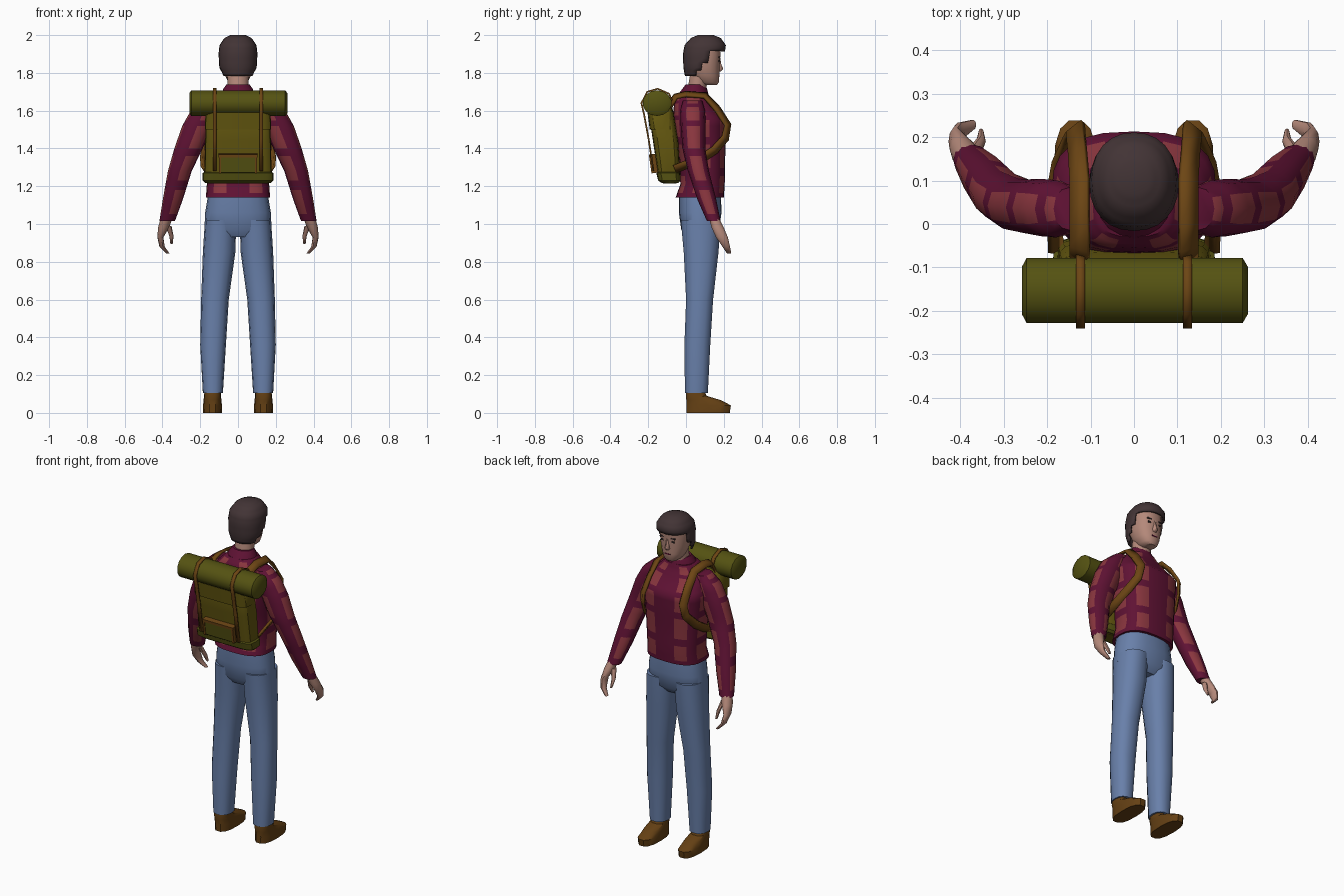
import bpy, bmesh, math
from mathutils import Vector

if "Cube" in bpy.data.objects:
    bpy.data.objects.remove(bpy.data.objects["Cube"])


def material(name, r, g, b):
    m = bpy.data.materials.new(name)
    m.diffuse_color = (r, g, b, 1)
    m.use_nodes = True
    m.node_tree.nodes["Principled BSDF"].inputs["Base Color"].default_value = m.diffuse_color
    return m


MAROON = material("shirt maroon", 0.115, 0.006, 0.034)
RED = material("shirt light red", 0.25, 0.036, 0.048)
DENIM = material("denim blue", 0.14, 0.215, 0.40)
SKIN = material("skin", 0.46, 0.25, 0.195)
HAIR = material("hair dark brown", 0.055, 0.034, 0.036)
OLIVE = material("roll olive", 0.09, 0.085, 0.006)
PACK = material("pack olive", 0.125, 0.095, 0.005)
STRAP = material("strap brown", 0.15, 0.06, 0.007)
SHOE = material("shoe brown", 0.13, 0.052, 0.007)
DARK = material("eye dark", 0.02, 0.015, 0.015)


def finish(name, bm, mats, angle=45, thick=0):
    bmesh.ops.recalc_face_normals(bm, faces=bm.faces)
    me = bpy.data.meshes.new(name)
    bm.to_mesh(me)
    bm.free()
    for m in mats:
        me.materials.append(m)
    ob = bpy.data.objects.new(name, me)
    bpy.context.collection.objects.link(ob)
    bpy.ops.object.select_all(action='DESELECT')
    ob.select_set(True)
    bpy.context.view_layer.objects.active = ob
    bpy.ops.object.shade_smooth_by_angle(angle=math.radians(angle))
    if thick:
        mod = ob.modifiers.new("thickness", 'SOLIDIFY')
        mod.thickness = thick
        mod.offset = 0
    return ob


def loft(name, keys, mats, n=16, e=2.0, sub=1, rule=None, cut=None, s=1, turn=None, angle=45, thick=0):
    """Skin stacked rings (x, y, z, rx, ry); rule(ring, side) picks a colour, cut(centre) opens holes."""
    rings = []
    for a, b in zip(keys, keys[1:]):
        rings += [[p + (q - p) * k / sub for p, q in zip(a, b)] for k in range(sub)]
    rings.append(keys[-1])
    bm = bmesh.new()
    grid = []
    for x, y, z, rx, ry in rings:
        row = []
        for j in range(n):
            t = 2 * math.pi * j / n
            c, d = math.cos(t), math.sin(t)
            p = Vector((s * (x + rx * math.copysign(abs(c) ** (2 / e), c)),
                        y + ry * math.copysign(abs(d) ** (2 / e), d), z))
            row.append(bm.verts.new(turn(p) if turn else p))
        grid.append(row)
    for i in range(len(grid) - 1):
        for j in range(n):
            k = (j + 1) % n
            f = bm.faces.new((grid[i][j], grid[i][k], grid[i + 1][k], grid[i + 1][j]))
            if rule:
                f.material_index = rule(i, j)
    if not cut:
        bm.faces.new(grid[0])
    bm.faces.new(grid[-1])
    if cut:
        bad = [f for f in bm.faces if cut(f.calc_center_median())]
        bmesh.ops.delete(bm, geom=bad, context='FACES')
    return finish(name, bm, mats, angle, thick)


def ribbon(name, pts, centre, width, thick, mat):
    """Flat strap along pts, lying flat as seen from centre."""
    pts, bm, rows = [Vector(p) for p in pts], bmesh.new(), []
    for i, p in enumerate(pts):
        tan = pts[min(i + 1, len(pts) - 1)] - pts[max(i - 1, 0)]
        w = tan.cross(p - Vector(centre)).normalized() * width / 2
        rows.append((bm.verts.new(p - w), bm.verts.new(p + w)))
    for a, b in zip(rows, rows[1:]):
        bm.faces.new((a[0], a[1], b[1], b[0]))
    return finish(name, bm, [mat], 40, thick)


def box(name, centre, size, mat, tilt=0, bevel=0.0):
    bm = bmesh.new()
    bmesh.ops.create_cube(bm, size=1)
    bmesh.ops.scale(bm, vec=size, verts=bm.verts)
    if bevel:
        bmesh.ops.bevel(bm, geom=bm.edges[:], offset=bevel, segments=1, affect='EDGES')
    ob = finish(name, bm, [mat], 30)
    ob.location, ob.rotation_euler = centre, (tilt, 0, 0)
    return ob


def span(z, y0, y1, rx):
    return (0, (y0 + y1) / 2, z, rx, (y1 - y0) / 2)


def plaid(i, j):
    return int(i % 4 != 0 and j % 4 in (0, 3))


# Shirt body with collar
loft("shirt", [span(1.14, -.055, .20, .17), span(1.21, -.03, .205, .165),
               span(1.34, -.035, .207, .172), span(1.46, -.062, .212, .182),
               span(1.55, -.07, .213, .19), span(1.62, -.065, .155, .165),
               span(1.67, -.055, .125, .115), span(1.70, -.03, .115, .085)],
     [MAROON, RED], n=24, e=2.7, sub=3, rule=plaid)
loft("collar", [span(1.68, -.045, .12, .09), span(1.715, -.02, .112, .078),
                span(1.738, -.002, .10, .062)], [MAROON], n=16)

# Trousers
loft("trouser_seat", [span(.93, 0, .14, .12), span(.97, -.025, .175, .178),
                      span(1.06, -.038, .188, .174), span(1.155, -.038, .185, .158)],
     [DENIM], n=20, e=2.4)

for s, side in ((-1, "left"), (1, "right")):
    loft(side + "_trouser_leg", [(.133, .055, .105, .053, .062), (.132, .06, .36, .068, .07),
                                 (.122, .072, .6, .073, .073), (.1, .08, .85, .086, .094),
                                 (.092, .078, 1.02, .083, .108)], [DENIM], n=14, e=2.3, s=s)
    loft(side + "_shoe", [(.135, .117, 0, .049, .117), (.135, .12, .04, .05, .12),
                          (.135, .092, .068, .047, .092), (.135, .054, .09, .045, .056),
                          (.134, .05, .12, .043, .048)], [SHOE], n=14, e=2.6, s=s, angle=35)
    # Sleeve and hand
    loft(side + "_sleeve", [(.375, .147, 1.015, .041, .036), (.345, .11, 1.13, .053, .05),
                            (.308, .066, 1.28, .063, .056), (.262, .042, 1.40, .075, .06),
                            (.215, .038, 1.52, .08, .066), (.18, .035, 1.60, .07, .066),
                            (.145, .035, 1.655, .04, .05)],
         [MAROON, RED], n=12, e=2.2, sub=3, rule=plaid, s=s)
    loft(side + "_hand", [(.372, .228, .845, .009, .012), (.402, .213, .88, .014, .021),
                          (.411, .19, .93, .016, .033), (.394, .168, .98, .029, .034),
                          (.377, .147, 1.035, .032, .028)], [SKIN], n=10, s=s)
    loft(side + "_thumb", [(.352, .212, .893, .006, .008), (.352, .19, .935, .011, .013),
                           (.368, .165, .99, .016, .016)], [SKIN], n=8, s=s)
    # Shoulder strap, over the shoulder and back under the arm
    ribbon(side + "_shoulder_strap",
           [(s * .125, -.09, 1.62), (s * .125, -.055, 1.675), (s * .125, 0, 1.688),
            (s * .125, .10, 1.68), (s * .13, .165, 1.61), (s * .135, .221, 1.525),
            (s * .145, .208, 1.455), (s * .172, .15, 1.39), (s * .184, .08, 1.345),
            (s * .18, -.06, 1.29)], (0, .06, 1.46), .045, .014, STRAP)
    # Strap holding the bedroll and closing the flap
    x = s * .123
    ribbon(side + "_roll_strap",
           [(x, -.068, 1.64), (x, -.09, 1.69), (x, -.15, 1.716), (x, -.205, 1.70),
            (x, -.236, 1.64), (x, -.222, 1.58), (x, -.198, 1.45), (x, -.172, 1.28)],
           (x, 0, 1.4), .02, .009, STRAP)
    box(side + "_eye", (s * .034, .173, 1.862), (.018, .008, .01), DARK)
    box(side + "_eyebrow", (s * .034, .176, 1.882), (.032, .008, .007), HAIR)

# Head
loft("neck", [(0, .055, 1.68, .058, .05), (0, .062, 1.74, .056, .05), (0, .075, 1.82, .058, .05)],
     [SKIN], n=14)
loft("head", [span(1.735, .09, .163, .032), span(1.75, .06, .175, .05), span(1.785, .03, .177, .068),
              span(1.83, .012, .178, .08), span(1.90, .008, .184, .085), span(1.95, .015, .185, .08),
              span(1.975, .05, .15, .05)], [SKIN], n=18, e=2.3)
loft("nose", [(0, .172, 1.808, .012, .012), (0, .178, 1.82, .016, .02),
              (0, .175, 1.845, .01, .012), (0, .173, 1.88, .007, .008)], [SKIN], n=8)
box("mouth", (0, .174, 1.782), (.036, .008, .006), MAROON)

# Hair, open over the face with sideburns
loft("hair", [span(1.785, .0, .15, .074), span(1.83, -.008, .175, .093), span(1.90, -.01, .198, .097),
              span(1.945, -.002, .205, .092), span(1.98, .03, .18, .068), span(1.996, .07, .14, .035)],
     [HAIR], n=24, e=2.2, sub=3, thick=.012,
     cut=lambda c: (c.y > .125 and c.z < 1.91) or (c.y > .075 and c.z < 1.845)
     or (c.y > .05 and c.z < 1.81))

# Backpack body, base band and flap
loft("backpack", [span(1.215, -.12, -.05, .165), span(1.24, -.145, -.03, .178),
                  span(1.44, -.175, -.04, .174), span(1.59, -.198, -.065, .168),
                  span(1.63, -.18, -.08, .15)], [PACK], n=20, e=5, angle=35)
loft("pack_base", [span(1.218, -.13, -.04, .175), span(1.23, -.148, -.028, .187),
                   span(1.27, -.157, -.03, .187), span(1.275, -.148, -.035, .178)],
     [OLIVE], n=20, e=5, angle=35)
loft("pack_flap", [span(1.50, -.192, -.06, .176), span(1.59, -.204, -.065, .172),
                   span(1.635, -.17, -.08, .15)], [PACK], n=20, e=5, angle=35)

# Pocket with trim
box("pocket", (0, -.168, 1.315), (.19, .035, .09), OLIVE, .14, .006)
box("pocket_top_trim", (0, -.178, 1.362), (.205, .034, .016), STRAP, .14)
for s, side in ((-1, "left"), (1, "right")):
    box(side + "_pocket_trim", (s * .095, -.17, 1.315), (.012, .038, .09), STRAP, .14)

# Bedroll across the top of the pack
loft("bedroll", [(0, 0, -.258, .052, .056), (0, 0, -.247, .068, .077), (0, 0, .25, .068, .077),
                 (0, 0, .262, .052, .056)], [OLIVE], n=14, angle=40,
     turn=lambda p: Vector((p.z, p.y - .153, p.x + 1.64)))
